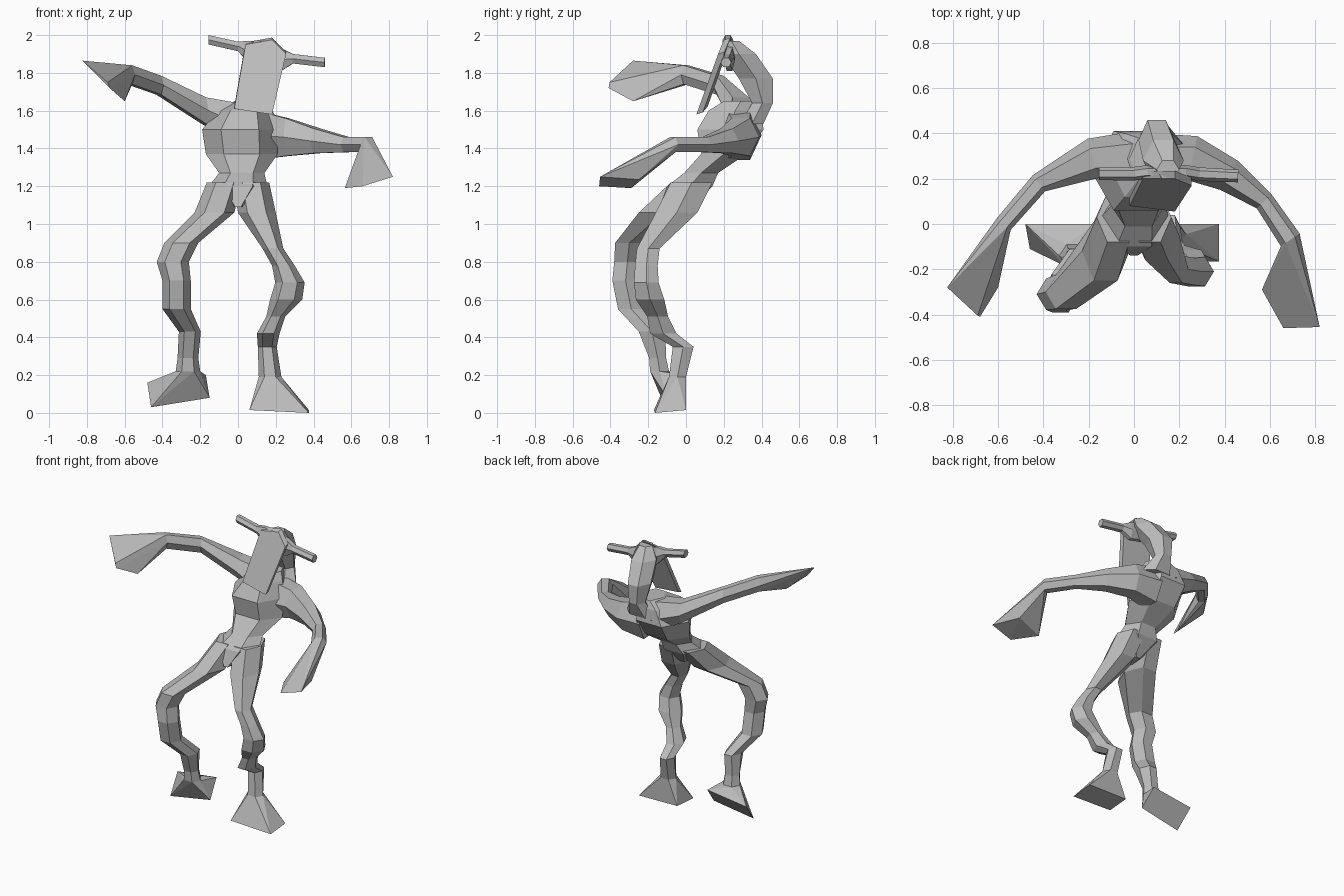
import bpy
import bmesh
import math
from mathutils import Vector

cube = bpy.data.objects.get("Cube")
if cube:
    bpy.data.objects.remove(cube, do_unlink=True)

# One plain clay colour
clay = bpy.data.materials.new("clay_grey")
clay.use_nodes = True
GREY = (0.5, 0.5, 0.5, 1)
clay.diffuse_color = GREY
clay.node_tree.nodes["Principled BSDF"].inputs["Base Color"].default_value = GREY

SIDES = 6


def finish(name, bm):
    bmesh.ops.recalc_face_normals(bm, faces=bm.faces)
    mesh = bpy.data.meshes.new(name)
    bm.to_mesh(mesh)
    bm.free()
    mesh.materials.append(clay)
    obj = bpy.data.objects.new(name, mesh)
    bpy.context.collection.objects.link(obj)
    return obj


def ring(centre, across, along, a, b):
    """Six-sided cross-section with half sizes a and b."""
    points = []
    for i in range(SIDES):
        t = math.tau * i / SIDES
        points.append(centre + across * a * math.cos(t)
                      + along * b * math.sin(t) / math.sin(math.pi / 3))
    return points


def tube(name, sections, upright=True):
    """Loft sections (x, y, z, half width, half depth).
    Upright tubes have level rings, others have rings square to the path."""
    centres = [Vector(s[:3]) for s in sections]
    rings = []
    for i, s in enumerate(sections):
        if upright:
            across, along = Vector((1, 0, 0)), Vector((0, 1, 0))
        else:
            path = centres[min(i + 1, len(centres) - 1)] - centres[max(i - 1, 0)]
            across = Vector((-path.y, path.x, 0)).normalized()
            along = Vector((0, 0, 1))
        rings.append(ring(centres[i], across, along, s[3], s[4]))
    bm = bmesh.new()
    loops = [[bm.verts.new(p) for p in r] for r in rings]
    for low, high in zip(loops, loops[1:]):
        for i in range(SIDES):
            j = (i + 1) % SIDES
            bm.faces.new((low[i], low[j], high[j], high[i]))
    bm.faces.new(loops[0])
    bm.faces.new(loops[-1])
    finish(name, bm)
    return rings[-1]


def hull(name, points):
    """Convex solid around the points."""
    bm = bmesh.new()
    verts = [bm.verts.new(p) for p in points]
    bmesh.ops.convex_hull(bm, input=verts)
    loose = [v for v in bm.verts if not v.link_faces]
    bmesh.ops.delete(bm, geom=loose, context='VERTS')
    bmesh.ops.dissolve_limit(bm, angle_limit=math.radians(2),
                             verts=bm.verts, edges=bm.edges)
    finish(name, bm)


# Pelvis, waist and hunched chest
tube("torso", [
    (0, -.05, 1.09, .03, .09),
    (0, .02, 1.2, .155, .12),
    (.02, .08, 1.27, .12, .09),
    (.02, .2, 1.37, .19, .12),
    (.01, .235, 1.5, .2, .175),
    (.03, .26, 1.6, .14, .14),
    (.06, .29, 1.65, .08, .09),
])

# Neck and skull, reaching back and then up
tube("head", [
    (.1, .35, 1.53, .12, .06),
    (.1, .405, 1.64, .06, .055),
    (.1, .37, 1.77, .08, .09),
    (.13, .28, 1.9, .09, .09),
    (.15, .24, 1.97, .05, .04),
])

# Flat slanted face plate
face = [Vector(p) for p in (
    (-.02, .08, 1.61), (.18, .055, 1.58), (.255, .17, 1.9),
    (.18, .2, 1.975), (.04, .2, 1.95))]
hull("face_plate", face + [p + Vector((0, .035, .012)) for p in face])

# Crossbar horns, thicker where they meet the skull
tube("horns", [
    (-.155, .222, 1.975, .028, .025),
    (0, .222, 1.94, .03, .025),
    (.06, .23, 1.91, .03, .06),
    (.23, .23, 1.87, .03, .06),
    (.29, .22, 1.875, .03, .025),
    (.46, .212, 1.855, .028, .025),
], upright=False)

# Arms with flared hands
wrist = tube("left_arm", [
    (.1, .28, 1.47, .12, .13),
    (.26, .29, 1.46, .1, .1),
    (.42, .215, 1.44, .075, .065),
    (.575, .1, 1.42, .045, .04),
    (.69, -.07, 1.42, .05, .04),
], upright=False)
hull("left_hand", wrist + [
    (.82, -.455, 1.25), (.66, -.46, 1.2), (.565, -.29, 1.19), (.76, -.25, 1.235)])

wrist = tube("right_arm", [
    (0, .3, 1.53, .11, .11),
    (-.18, .29, 1.6, .09, .07),
    (-.42, .18, 1.735, .045, .05),
    (-.575, 0, 1.79, .04, .05),
], upright=False)
hull("right_hand", wrist + [
    (-.825, -.28, 1.865), (-.69, -.405, 1.75), (-.68, -.41, 1.72), (-.6, -.28, 1.65)])

# Legs with flared feet
ankle = tube("left_leg", [
    (.07, .03, 1.22, .095, .11),
    (.1, -.05, 1.06, .1, .11),
    (.185, -.2, .87, .055, .06),
    (.24, -.21, .78, .06, .06),
    (.275, -.21, .69, .078, .065),
    (.255, -.19, .6, .085, .075),
    (.2, -.15, .51, .05, .055),
    (.16, -.12, .42, .06, .07),
    (.155, -.015, .35, .05, .055),
    (.17, -.045, .19, .06, .045),
])
hull("left_foot", ankle + [
    (.06, -.17, .015), (.375, -.165, 0), (.375, 0, .015), (.07, 0, .02)])

ankle = tube("right_leg", [
    (-.07, .03, 1.22, .095, .11),
    (-.125, -.12, 1.06, .105, .13),
    (-.3, -.3, .9, .09, .075),
    (-.345, -.31, .8, .085, .07),
    (-.325, -.32, .7, .075, .07),
    (-.325, -.29, .55, .075, .07),
    (-.255, -.18, .43, .058, .07),
    (-.265, -.15, .29, .055, .045),
    (-.265, -.14, .22, .065, .05),
])
hull("right_foot", ankle + [
    (-.48, 0, .16), (-.46, -.11, .03), (-.15, -.1, .08), (-.17, 0, .2)])
